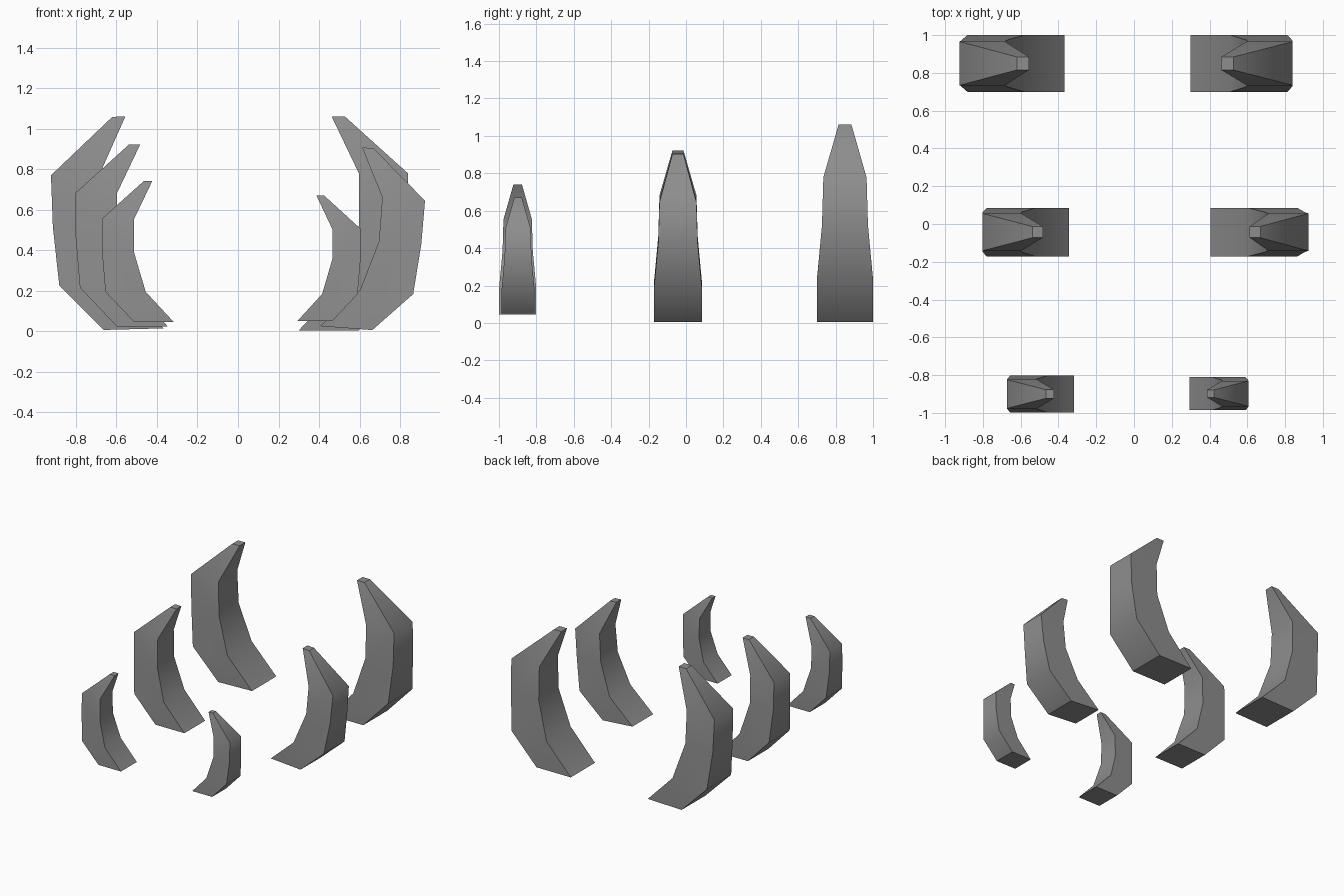
import bpy, bmesh, math

if "Cube" in bpy.data.objects:
    bpy.data.objects.remove(bpy.data.objects["Cube"])

grey = bpy.data.materials.new("stone_grey")
grey.diffuse_color = (0.27, 0.27, 0.27, 1)
grey.use_nodes = True
grey.node_tree.nodes["Principled BSDF"].inputs["Base Color"].default_value = grey.diffuse_color

# Sections from base to tip: height, inner edge, outer edge, depth (fractions)
# sideways distance is measured outward from the inner end of the base
SECTIONS = [
    (0.0,   0.0,  0.55,  1.0),
    (0.215, 0.39, 0.95,  1.0),
    (0.49,  0.55, 0.995, 0.82),
    (0.733, 0.55, 1.0,   0.77),
    (1.0,   0.30, 0.42,  0.23),
]


def rib(name, side, x, y, z, width, height, depth, lean=0.0):
    """Curved claw-like rib; side is -1 (left) or 1 (right), lean tips it outward."""
    c, s = math.cos(math.radians(lean)), math.sin(math.radians(lean))
    bm = bmesh.new()
    rings = []
    for v, inner, outer, d in SECTIONS:
        ring = []
        for u, sy in ((inner, -1), (outer, -1), (outer, 1), (inner, 1)):
            du, dv = u * width, v * height
            ring.append(bm.verts.new((side * (x + du * c + dv * s),
                                      y + sy * d * depth / 2,
                                      z - du * s + dv * c)))
        rings.append(ring)
    for a, b in zip(rings, rings[1:]):
        for i in range(4):
            j = (i + 1) % 4
            bm.faces.new((a[i], a[j], b[j], b[i]))
    ends = [bm.faces.new(rings[0]), bm.faces.new(rings[-1])]
    bmesh.ops.recalc_face_normals(bm, faces=bm.faces[:])

    # Smooth along the curve, hard along the four corners and both ends
    for f in bm.faces:
        f.smooth = True
    for a, b in zip(rings, rings[1:]):
        for p, q in zip(a, b):
            bm.edges.get((p, q)).smooth = False
    for f in ends:
        for e in f.edges:
            e.smooth = False

    mesh = bpy.data.meshes.new(name)
    bm.to_mesh(mesh)
    bm.free()
    mesh.materials.append(grey)
    bpy.context.collection.objects.link(bpy.data.objects.new(name, mesh))


# Three pairs, shrinking toward the front
rib("back_left_rib",    -1, 0.368,  0.85,  0.014, 0.535, 1.05,  0.30, 1.5)
rib("back_right_rib",    1, 0.30,   0.85,  0.004, 0.54,  1.056, 0.30)
rib("middle_left_rib",  -1, 0.345, -0.043, 0.022, 0.458, 0.90,  0.257)
rib("middle_right_rib",  1, 0.405, -0.043, 0.025, 0.47,  0.895, 0.257, 4.3)
rib("front_left_rib",   -1, 0.317, -0.90,  0.045, 0.355, 0.695, 0.197)
rib("front_right_rib",   1, 0.293, -0.898, 0.05,  0.313, 0.62,  0.175)
